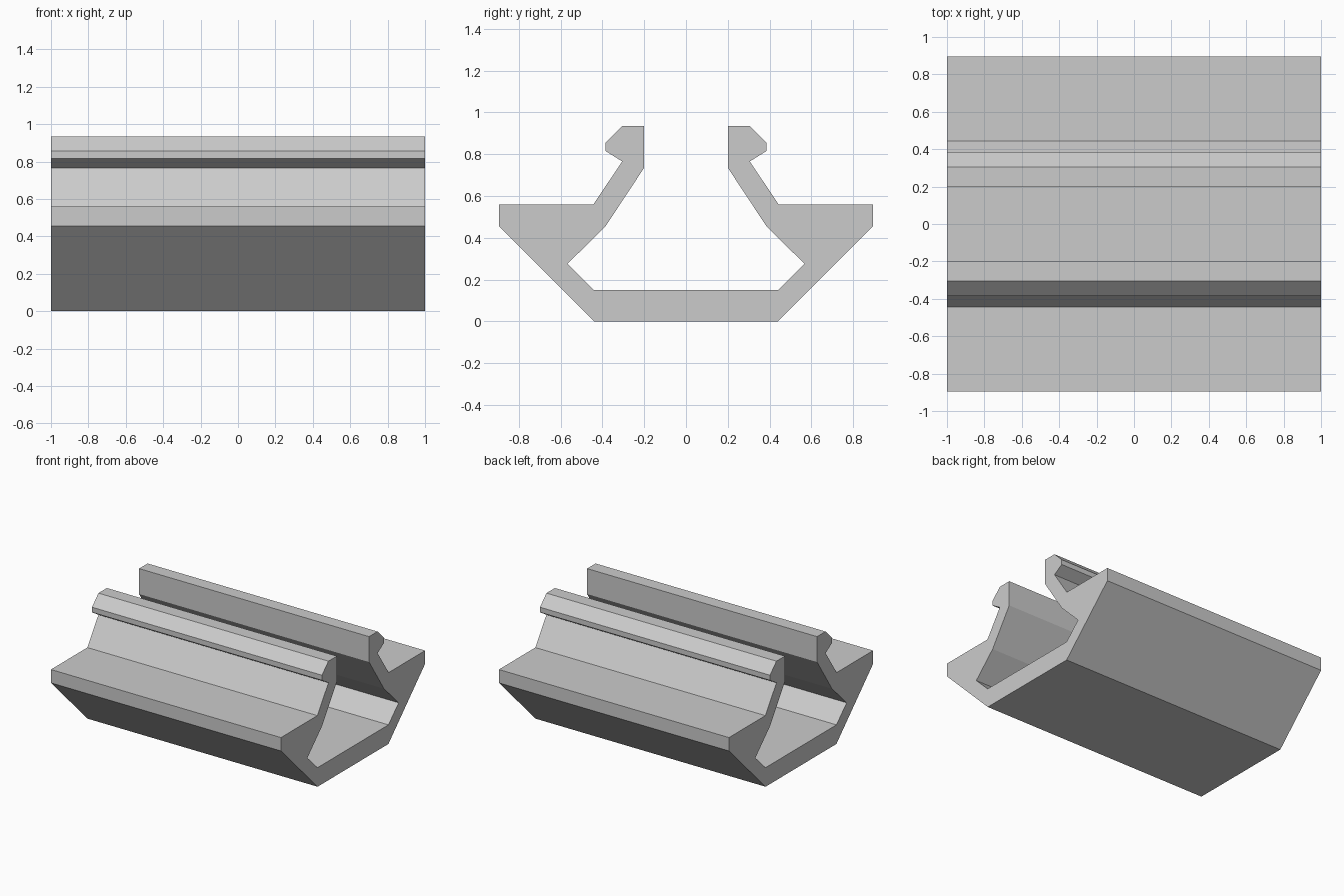
import bpy
import bmesh

cube = bpy.data.objects.get("Cube")
if cube:
    bpy.data.objects.remove(cube, do_unlink=True)

LENGTH = 2.0

# Plain grey material
grey = bpy.data.materials.new("plain_grey")
grey.use_nodes = True
colour = (0.6, 0.6, 0.6, 1)
grey.diffuse_color = colour
grey.node_tree.nodes["Principled BSDF"].inputs["Base Color"].default_value = colour

# Half of the rail cross-section (y, z): outer wall, flange, hooked lip, inner channel
half = [
    (0.44, 0), (0.895, 0.455), (0.895, 0.56), (0.443, 0.56),
    (0.305, 0.765), (0.385, 0.815), (0.385, 0.855), (0.305, 0.935),
    (0.2, 0.935), (0.2, 0.735), (0.385, 0.455), (0.567, 0.275), (0.44, 0.15),
]
profile = half + [(-y, z) for y, z in reversed(half)]

# Extrude the mirrored section along the rail
bm = bmesh.new()
section = bm.faces.new([bm.verts.new((-LENGTH / 2, y, z)) for y, z in profile])
result = bmesh.ops.extrude_face_region(bm, geom=[section], use_keep_orig=True)
moved = [v for v in result["geom"] if isinstance(v, bmesh.types.BMVert)]
bmesh.ops.translate(bm, verts=moved, vec=(LENGTH, 0, 0))
bmesh.ops.recalc_face_normals(bm, faces=bm.faces)

mesh = bpy.data.meshes.new("slotted_rail")
bm.to_mesh(mesh)
bm.free()
mesh.materials.append(grey)
rail = bpy.data.objects.new("slotted_rail", mesh)
bpy.context.collection.objects.link(rail)
